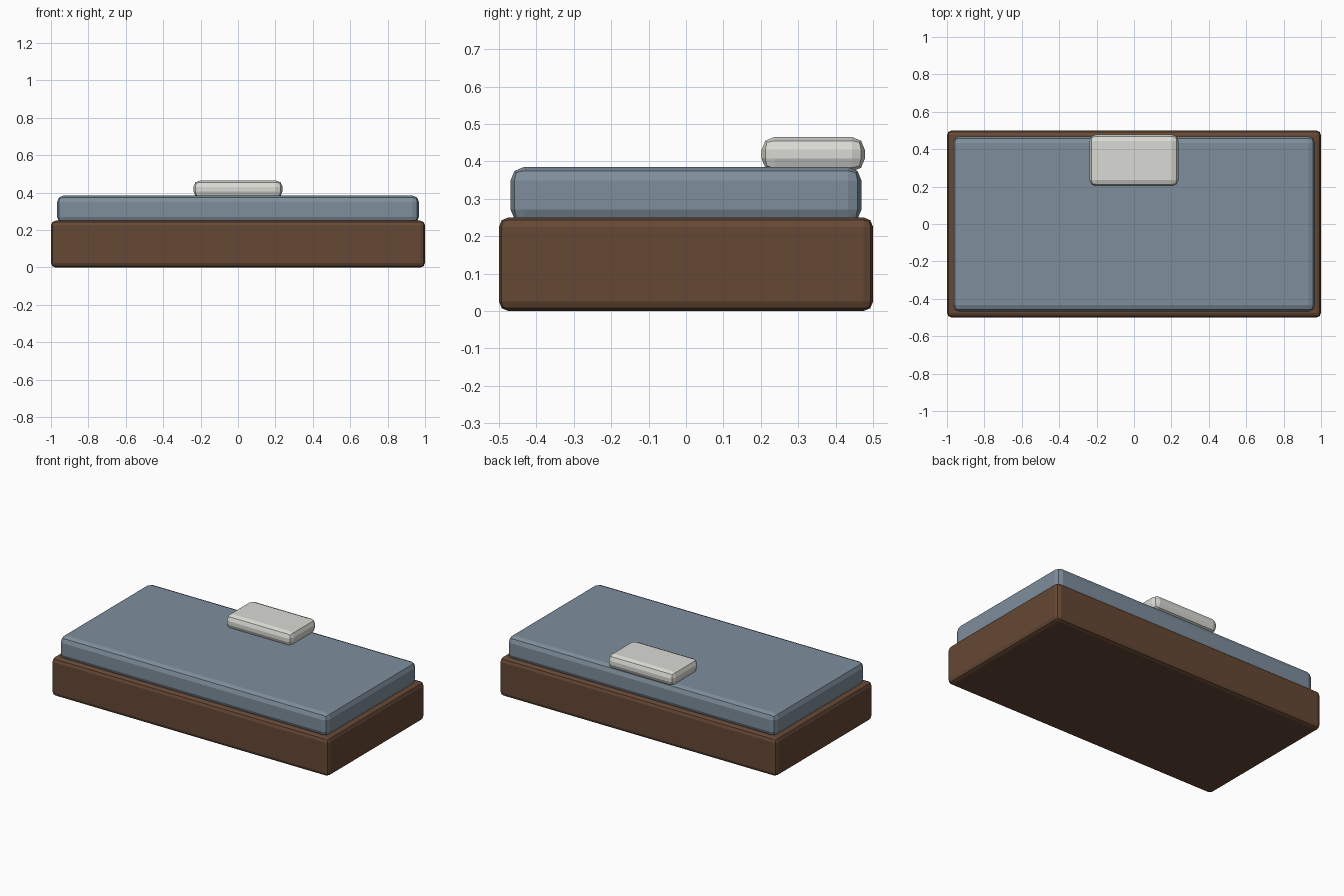
import bpy

if "Cube" in bpy.data.objects:
    bpy.data.objects.remove(bpy.data.objects["Cube"])


def soft_box(name, center, size, bevel, color):
    """Box with rounded, two-segment bevelled edges."""
    bpy.ops.mesh.primitive_cube_add(size=1, location=center)
    ob = bpy.context.object
    ob.name = name
    ob.scale = size
    bpy.ops.object.transform_apply(location=False, rotation=False, scale=True)
    mod = ob.modifiers.new("soft_edges", "BEVEL")
    mod.width = bevel
    mod.segments = 2
    mat = bpy.data.materials.new(name + "_color")
    mat.diffuse_color = (*color, 1)
    mat.use_nodes = True
    mat.node_tree.nodes["Principled BSDF"].inputs["Base Color"].default_value = mat.diffuse_color
    ob.data.materials.append(mat)
    return ob


# Wooden base
soft_box("bed_base", (0, 0, 0.125), (2, 1, 0.25), 0.025, (0.13, 0.065, 0.035))
# Mattress, sunk slightly into the base
soft_box("mattress", (0, 0, 0.31), (1.936, 0.938, 0.15), 0.036, (0.21, 0.27, 0.33))
# Pillow centred on the back edge
soft_box("pillow", (0, 0.34, 0.419), (0.476, 0.276, 0.092), 0.034, (0.7, 0.7, 0.66))
